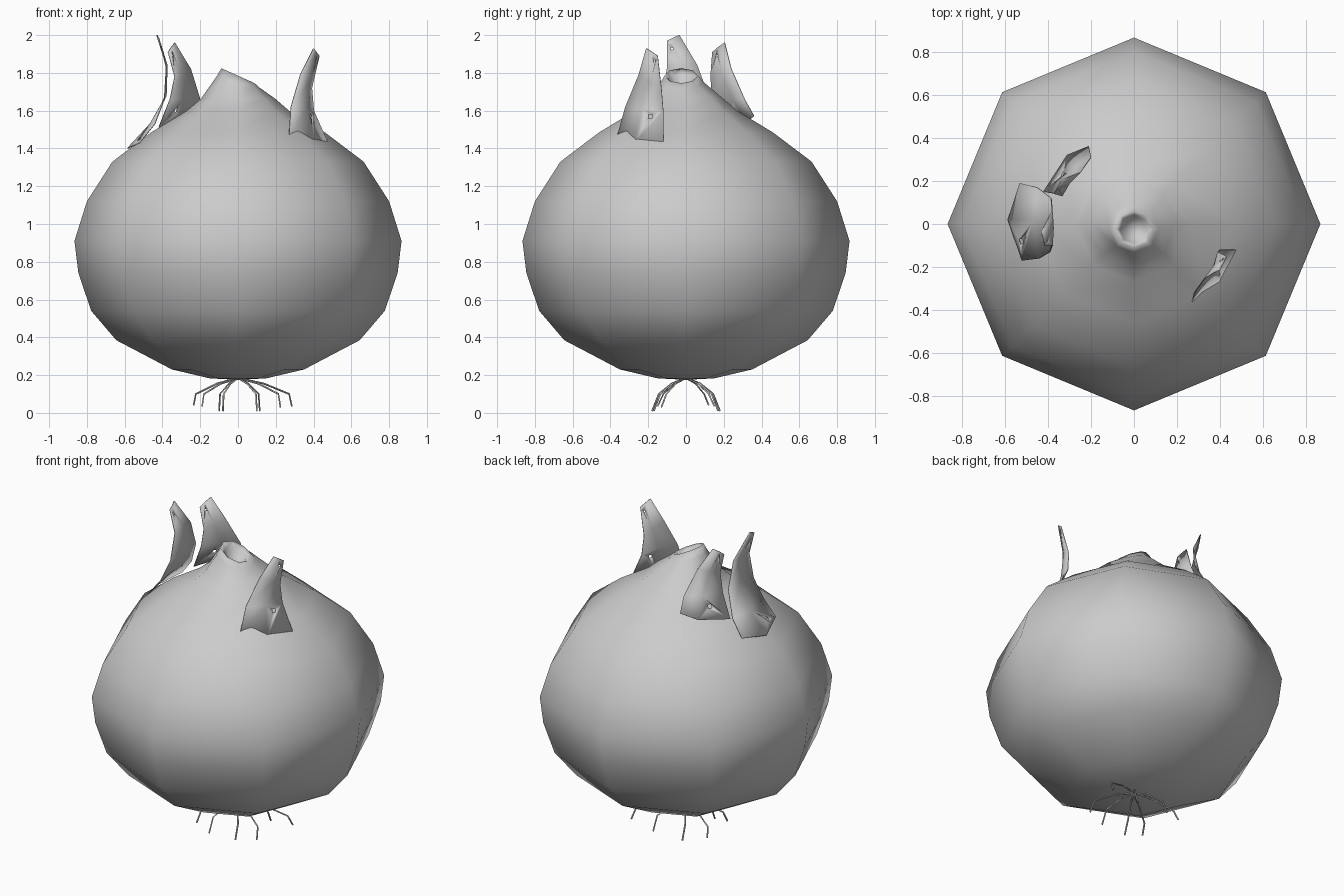
import bpy, bmesh, math
from mathutils import Vector


def mesh_object(name, bm):
    bmesh.ops.recalc_face_normals(bm, faces=bm.faces)
    me = bpy.data.meshes.new(name)
    bm.to_mesh(me)
    bm.free()
    for p in me.polygons:
        p.use_smooth = True
    ob = bpy.data.objects.new(name, me)
    bpy.context.collection.objects.link(ob)
    return ob


# Bulb: eight-sided lathe; columns are radius, height, x tilt, y offset
profile = [
    (0.15, 0.183, 0, 0), (0.35, 0.23, 0, 0), (0.645, 0.385, 0, 0),
    (0.777, 0.54, 0, 0), (0.845, 0.74, 0, 0), (0.866, 0.91, 0, 0),
    (0.80, 1.12, 0, 0), (0.665, 1.33, 0, 0), (0.46, 1.485, 0, 0),
    (0.27, 1.60, 0, 0), (0.195, 1.665, 0, 0), (0.115, 1.75, -0.25, -0.02),
    (0.088, 1.785, -0.45, -0.025), (0.066, 1.765, -0.4, -0.025),
    (0.045, 1.725, -0.2, -0.025),
]
bm = bmesh.new()
rings = []
for r, z, tilt, dy in profile:
    ring = []
    for i in range(8):
        a = math.tau * i / 8
        x = r * math.cos(a)
        ring.append(bm.verts.new((x, r * math.sin(a) + dy, z + tilt * x)))
    rings.append(ring)
for lo, hi in zip(rings, rings[1:]):
    for i in range(8):
        j = (i + 1) % 8
        bm.faces.new((lo[i], lo[j], hi[j], hi[i]))
# Closed base and floor of the neck hollow
for ring, z, y in ((rings[0], 0.175, 0), (rings[-1], 1.715, -0.025)):
    c = bm.verts.new((0, y, z))
    for i in range(8):
        bm.faces.new((ring[i], ring[(i + 1) % 8], c))
mesh_object("bulb", bm)


# Peeling skins: rows of left, middle, right points from base to tip
def skin(name, rows, holes):
    bm = bmesh.new()
    grid = [[bm.verts.new(p) for p in row] for row in rows]
    for lo, hi in zip(grid, grid[1:]):
        for k in range(2):
            bm.faces.new((lo[k], lo[k + 1], hi[k + 1], hi[k]))
    ob = mesh_object(name, bm)
    thick = ob.modifiers.new("thickness", "SOLIDIFY")
    thick.thickness = 0.005
    thick.offset = 0
    # Small square holes
    bm = bmesh.new()
    for x, y, z, size in holes:
        geo = bmesh.ops.create_cube(bm, size=1)
        direction = Vector((x, y, 0)).to_track_quat('X', 'Z')
        for v in geo["verts"]:
            p = Vector((v.co.x * 0.12, v.co.y * size, v.co.z * size))
            v.co = direction @ p + Vector((x, y, z))
    cutter = mesh_object(name + "_hole_cutter", bm)
    cutter.hide_render = True
    cutter.hide_viewport = True
    cut = ob.modifiers.new("holes", "BOOLEAN")
    cut.operation = 'DIFFERENCE'
    cut.object = cutter


skin("right_skin", [
    [(0.27, -0.365, 1.46), (0.40, -0.27, 1.43), (0.475, -0.12, 1.43)],
    [(0.28, -0.32, 1.62), (0.36, -0.23, 1.61), (0.40, -0.12, 1.60)],
    [(0.33, -0.25, 1.79), (0.375, -0.19, 1.75), (0.39, -0.13, 1.72)],
    [(0.40, -0.21, 1.93), (0.415, -0.18, 1.91), (0.43, -0.15, 1.89)],
], [(0.39, -0.19, 1.57, 0.022), (0.41, -0.165, 1.86, 0.01)])

skin("back_skin", [
    [(-0.42, 0.15, 1.51), (-0.31, 0.32, 1.54), (-0.21, 0.36, 1.57)],
    [(-0.36, 0.14, 1.66), (-0.29, 0.25, 1.66), (-0.20, 0.31, 1.66)],
    [(-0.335, 0.13, 1.78), (-0.30, 0.19, 1.80), (-0.25, 0.24, 1.82)],
    [(-0.37, 0.14, 1.91), (-0.355, 0.17, 1.935), (-0.335, 0.205, 1.96)],
], [(-0.33, 0.23, 1.60, 0.022), (-0.345, 0.165, 1.89, 0.01)])

skin("left_skin", [
    [(-0.53, 0.19, 1.43), (-0.585, 0.02, 1.40), (-0.52, -0.17, 1.43)],
    [(-0.45, 0.17, 1.53), (-0.465, 0.02, 1.53), (-0.44, -0.16, 1.53)],
    [(-0.385, 0.12, 1.68), (-0.38, 0.0, 1.68), (-0.39, -0.13, 1.66)],
    [(-0.38, 0.06, 1.84), (-0.375, -0.02, 1.84), (-0.38, -0.10, 1.83)],
    [(-0.43, -0.035, 2.0), (-0.42, -0.07, 1.985), (-0.415, -0.10, 1.97)],
], [(-0.52, -0.08, 1.45, 0.022), (-0.405, -0.075, 1.93, 0.01)])


# Roots: thin bent strands spreading from the base
curve = bpy.data.curves.new("roots", "CURVE")
curve.dimensions = '3D'
curve.bevel_depth = 0.005
curve.bevel_resolution = 0
curve.use_fill_caps = True
tips = [(-0.19, -0.15, 0.035), (-0.08, -0.18, 0.01), (0.10, -0.17, 0.01),
        (0.225, -0.13, 0.03), (-0.235, 0.12, 0.04), (-0.10, 0.18, 0.01),
        (0.115, 0.17, 0.01), (0.285, 0.15, 0.035)]
for x, y, z in tips:
    sp = curve.splines.new('POLY')
    pts = [(0, 0, 0.185), (0.48 * x, 0.42 * y, 0.155),
           (0.95 * x, 0.8 * y, 0.1), (x, y, z)]
    sp.points.add(3)
    for sp_point, co in zip(sp.points, pts):
        sp_point.co = (*co, 1)
roots = bpy.data.objects.new("roots", curve)
bpy.context.collection.objects.link(roots)
